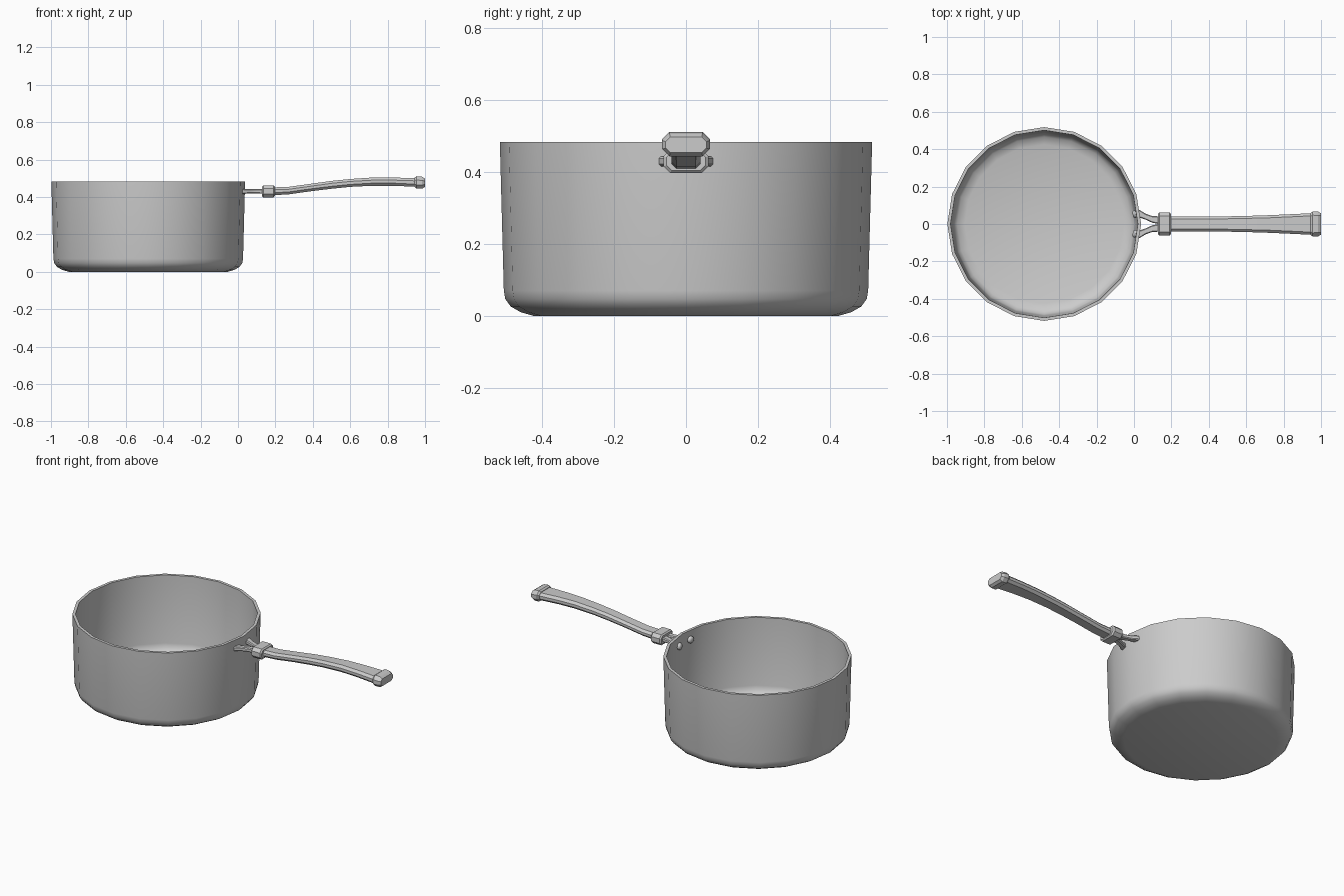
import bpy, bmesh
from math import cos, sin, pi, radians

CX, SIDES = -0.48, 20


def finish(name, bm, angle=35):
    bmesh.ops.recalc_face_normals(bm, faces=bm.faces)
    mesh = bpy.data.meshes.new(name)
    bm.to_mesh(mesh)
    bm.free()
    ob = bpy.data.objects.new(name, mesh)
    bpy.context.collection.objects.link(ob)
    bpy.ops.object.select_all(action='DESELECT')
    ob.select_set(True)
    bpy.context.view_layer.objects.active = ob
    bpy.ops.object.shade_smooth_by_angle(angle=radians(angle))
    return ob


def bridge(bm, rings):
    """Skin consecutive closed rings and cap both ends."""
    for a, b in zip(rings, rings[1:]):
        n = len(a)
        for i in range(n):
            j = (i + 1) % n
            bm.faces.new((a[i], a[j], b[j], b[i]))
    bm.faces.new(rings[0])
    bm.faces.new(rings[-1])


def revolve(name, profile, n, angle=35):
    bm = bmesh.new()
    bridge(bm, [[bm.verts.new((r * cos(2 * pi * i / n), r * sin(2 * pi * i / n), z))
                 for i in range(n)] for r, z in profile])
    return finish(name, bm, angle)


def loft(name, sections):
    """Chamfered-rectangle sections along x: (x, y, z, half_y, half_z, chamfer)."""
    bm = bmesh.new()
    rings = []
    for x, y, z, a, b, c in sections:
        pts = [(a, b - c), (a - c, b), (c - a, b), (-a, b - c),
               (-a, c - b), (c - a, -b), (a - c, -b), (a, c - b)]
        rings.append([bm.verts.new((x, y + p, z + q)) for p, q in pts])
    bridge(bm, rings)
    return finish(name, bm, 25)


# Pot: one closed wall, outside from base to rim, then down the inside
pot = revolve("pot", [
    (0.425, 0), (0.46, 0.010), (0.488, 0.026), (0.503, 0.047), (0.507, 0.07),
    (0.518, 0.483), (0.501, 0.483), (0.490, 0.075), (0.483, 0.05),
    (0.465, 0.032), (0.425, 0.02)], SIDES, 45)
pot.location.x = CX

# Curved grip
loft("handle_grip", [
    (0.18, 0, 0.430, 0.040, 0.021, 0.013),
    (0.27, 0, 0.434, 0.040, 0.020, 0.013),
    (0.40, 0, 0.452, 0.040, 0.020, 0.013),
    (0.50, 0, 0.465, 0.041, 0.021, 0.013),
    (0.60, 0, 0.475, 0.043, 0.021, 0.013),
    (0.72, 0, 0.482, 0.047, 0.022, 0.014),
    (0.83, 0, 0.482, 0.052, 0.022, 0.014),
    (0.96, 0, 0.477, 0.058, 0.023, 0.014)])

# End cap of the grip
loft("handle_end_cap", [
    (0.945, 0, 0.478, 0.059, 0.026, 0.016),
    (0.955, 0, 0.478, 0.067, 0.033, 0.020),
    (0.985, 0, 0.476, 0.066, 0.032, 0.020),
    (1.000, 0, 0.476, 0.057, 0.022, 0.013)])

# Collar joining prongs and grip
loft("handle_collar", [
    (0.128, 0, 0.430, 0.054, 0.025, 0.014),
    (0.135, 0, 0.430, 0.062, 0.032, 0.018),
    (0.190, 0, 0.430, 0.062, 0.032, 0.018),
    (0.197, 0, 0.430, 0.054, 0.025, 0.014)])

# Forked prongs and the rivets inside the pot
for side, s in (("left", 1), ("right", -1)):
    loft("prong_" + side, [
        (0.016, s * 0.056, 0.430, 0.020, 0.015, 0.005),
        (0.034, s * 0.053, 0.430, 0.020, 0.013, 0.005),
        (0.060, s * 0.040, 0.430, 0.016, 0.012, 0.005),
        (0.100, s * 0.024, 0.430, 0.018, 0.012, 0.005),
        (0.140, s * 0.020, 0.430, 0.021, 0.013, 0.005)])
    rivet = revolve("rivet_" + side, [
        (0.020, -0.004), (0.020, 0.006), (0.016, 0.011), (0.008, 0.014)], 12, 50)
    rivet.rotation_euler = (0, -pi / 2, s * radians(9))
    rivet.location = (0.007, s * 0.053, 0.430)
